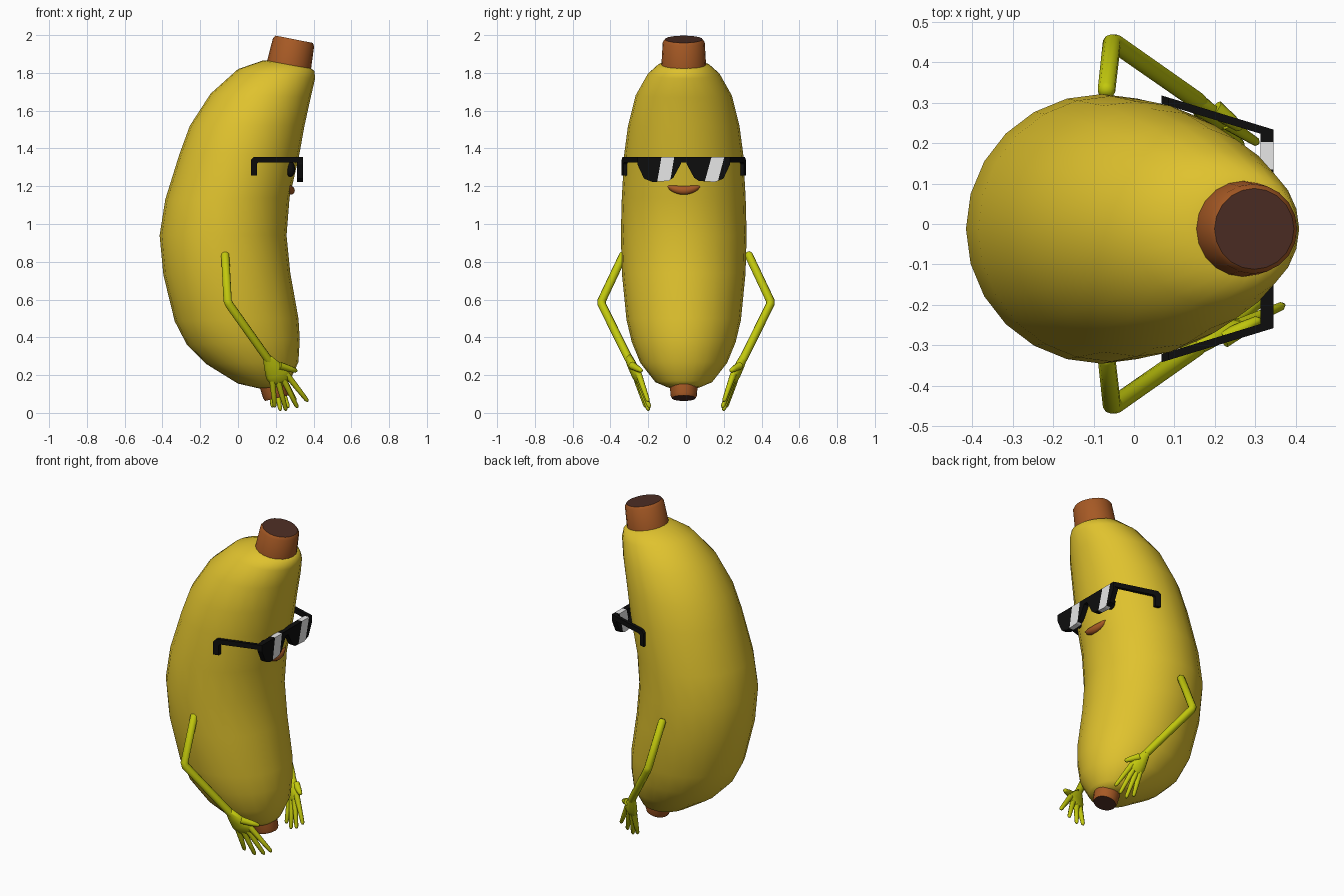
import bpy, bmesh, math
from mathutils import Vector

if "Cube" in bpy.data.objects:
    bpy.data.objects.remove(bpy.data.objects["Cube"], do_unlink=True)

MID = -0.012  # sideways centre of the fruit


def material(name, rgb):
    m = bpy.data.materials.new(name)
    m.use_nodes = True
    m.diffuse_color = (*rgb, 1)
    bsdf = next(n for n in m.node_tree.nodes if n.type == 'BSDF_PRINCIPLED')
    bsdf.inputs["Base Color"].default_value = (*rgb, 1)
    return m


YELLOW = material("banana yellow", (0.74, 0.54, 0.027))
GREEN = material("arm yellow green", (0.54, 0.58, 0.004))
BROWN = material("stem brown", (0.38, 0.1, 0.018))
DARK = material("dark brown", (0.075, 0.027, 0.018))
BLACK = material("glasses black", (0.004, 0.004, 0.004))
WHITE = material("shine white", (0.85, 0.85, 0.85))


def finish(name, bm, mats, angle=55):
    bmesh.ops.recalc_face_normals(bm, faces=bm.faces)
    mesh = bpy.data.meshes.new(name)
    bm.to_mesh(mesh)
    bm.free()
    for m in mats:
        mesh.materials.append(m)
    ob = bpy.data.objects.new(name, mesh)
    bpy.context.scene.collection.objects.link(ob)
    bpy.ops.object.select_all(action='DESELECT')
    ob.select_set(True)
    bpy.context.view_layer.objects.active = ob
    bpy.ops.object.shade_smooth_by_angle(angle=math.radians(angle))
    return ob


def add_loft(bm, rings, sides, second_from=None):
    """Skin elliptical rings (centre, axis, axis); later bands may use slot 1."""
    loops = []
    for c, u, v in rings:
        angles = [math.tau * i / sides for i in range(sides)]
        loops.append([bm.verts.new(c + u * math.cos(a) + v * math.sin(a)) for a in angles])
    for k, (a, b) in enumerate(zip(loops, loops[1:])):
        for i in range(sides):
            j = (i + 1) % sides
            f = bm.faces.new((a[i], a[j], b[j], b[i]))
            f.material_index = int(second_from is not None and k >= second_from)
    bm.faces.new(loops[0])
    bm.faces.new(loops[-1]).material_index = int(second_from is not None)


def add_tube(bm, points, radii, sides=8):
    pts = [Vector(p) for p in points]
    rings = []
    for i, p in enumerate(pts):
        before = (p - pts[max(i - 1, 0)]).normalized()
        after = (pts[min(i + 1, len(pts) - 1)] - p).normalized()
        t = (before + after).normalized()
        u = t.cross(Vector((1, 0, 0.3))).normalized()
        rings.append((p, u * radii[i], t.cross(u) * radii[i]))
    add_loft(bm, rings, sides)


def add_prism(bm, front, back):
    """Solid between two matching outlines."""
    a = [bm.verts.new(p) for p in front]
    b = [bm.verts.new(p) for p in back]
    bm.faces.new(a)
    bm.faces.new(b)
    for i in range(len(a)):
        j = (i + 1) % len(a)
        bm.faces.new((a[i], a[j], b[j], b[i]))


# Curved fruit: back x, back z, front x, front z, half width
sections = [
    (.19, 1.865, .385, 1.825, .10), (.13, 1.865, .405, 1.81, .14),
    (0, 1.82, .408, 1.77, .19), (-.145, 1.69, .385, 1.67, .255),
    (-.255, 1.52, .352, 1.52, .295), (-.31, 1.37, .325, 1.37, .315),
    (-.385, 1.13, .273, 1.14, .328), (-.415, .94, .257, .94, .333),
    (-.395, .73, .277, .74, .327), (-.335, .485, .32, .5, .303),
    (-.27, .36, .327, .39, .275), (-.17, .26, .32, .27, .23),
    (0, .155, .275, .17, .15), (.11, .13, .25, .14, .085),
]
bm = bmesh.new()
add_loft(bm, [(Vector(((bx + fx) / 2, MID, (bz + fz) / 2)),
               Vector((fx - bx, 0, fz - bz)) / 2, Vector((0, w, 0)))
              for bx, bz, fx, fz, w in sections], 24)
finish("banana_body", bm, [YELLOW], 75)


# Stem and bottom tip: bevelled stubs with a dark end
def stub(name, start, end, r0, r1):
    a, b = Vector(start), Vector(end)
    t = (b - a).normalized()
    u = t.cross(Vector((0, 1, 0))).normalized()
    v = Vector((0, 1, 0))
    steps = [(a, r0), (b - t * .015, r1), (b, r1 * .9), (b, r1 * .88)]
    bm = bmesh.new()
    add_loft(bm, [(c, u * r, v * r) for c, r in steps], 20, second_from=2)
    finish(name, bm, [BROWN, DARK], 40)


stub("top_stem", (.268, MID, 1.83), (.297, MID, 1.978), .119, .111)
stub("bottom_tip", (.185, MID, .16), (.205, MID, .078), .074, .07)


# Arms and hands
for side, label, spread in ((-1, "right", 1), (1, "left", .7)):
    def hand_point(x, y, z):
        return Vector((.155 + (x - .155) * spread, y * side, z))

    bm = bmesh.new()
    add_tube(bm, [(-.069, .325 * side, .852), (-.068, .33 * side, .84),
                  (-.055, .446 * side, .595), (-.047, .446 * side, .575),
                  (.155, .305 * side, .29), (.165, .298 * side, .275)],
             [.012, .022, .023, .023, .022, .02], 10)
    finish(label + "_arm", bm, [GREEN], 70)

    bm = bmesh.new()
    wrist = hand_point(.15, .307, .30)
    knuckle = hand_point(.225, .25, .175)
    across = hand_point(.278, .245, .197) - hand_point(.172, .255, .153)
    normal = across.cross(knuckle - wrist).normalized()
    add_loft(bm, [(wrist.lerp(knuckle, t), across * w, normal * d)
                  for t, w, d in ((0, .17, .02), (.35, .36, .024), (.75, .54, .024),
                                  (1, .52, .019), (1.1, .4, .01))], 10)
    finish(label + "_palm", bm, [GREEN], 70)

    bm = bmesh.new()
    tips = [(.37, .2, .06), (.315, .192, .027), (.255, .197, .012), (.195, .212, .03)]
    for i, tip in enumerate(tips):
        base = knuckle + across * (.39 - .26 * i)
        tip = hand_point(*tip)
        add_tube(bm, [base.lerp(tip, t) for t in (-.1, .45, .93, 1)],
                 [.017, .014, .011, .005])
    root, end = hand_point(.22, .285, .25), hand_point(.312, .235, .222)
    add_tube(bm, [root, root.lerp(end, .6), root.lerp(end, .93), end],
             [.022, .017, .012, .005])
    finish(label + "_fingers", bm, [GREEN], 70)

# Sunglasses lenses, cut by two slanted lines for the shine stripe
outline = [(.245, 1.355), (.245, 1.315), (.21, 1.24), (.165, 1.222),
           (.08, 1.228), (.055, 1.245), (.014, 1.32), (.014, 1.355)]
for side, label, cuts in ((-1, "right", ((-.13, -.153), (-.062, -.085))),
                          (1, "left", ((.135, .098), (.203, .167)))):
    bm = bmesh.new()
    add_prism(bm, [(.345, MID + side * y, z) for y, z in outline],
              [(.313, MID + side * y, z) for y, z in outline])
    planes = []
    for top, low in cuts:
        co = Vector((.33, low, 1.22))
        no = Vector((0, 1.355 - 1.22, low - top)).normalized()
        planes.append((co, no))
        bmesh.ops.bisect_plane(bm, geom=bm.verts[:] + bm.edges[:] + bm.faces[:],
                               plane_co=co, plane_no=no)
    for f in bm.faces:
        c = f.calc_center_median()
        f.material_index = int((c - planes[0][0]).dot(planes[0][1]) > 0
                               > (c - planes[1][0]).dot(planes[1][1]))
    finish(label + "_lens", bm, [BLACK, WHITE], 20)

    # Temple with a hooked end, splaying outward toward the back
    profile = [(.345, 1.355), (.085, 1.355), (.068, 1.338), (.068, 1.257),
               (.1, 1.257), (.1, 1.318), (.108, 1.325), (.345, 1.325)]
    bm = bmesh.new()
    splay = [(x, .225 + (.345 - x) * .305, z) for x, z in profile]
    add_prism(bm, [(x, MID + side * y, z) for x, y, z in splay],
              [(x, MID + side * (y + .02), z) for x, y, z in splay])
    finish(label + "_temple", bm, [BLACK], 20)

    # Eye behind the lens
    bm = bmesh.new()
    bmesh.ops.create_uvsphere(bm, u_segments=12, v_segments=8, radius=1)
    for v in bm.verts:
        v.co = Vector((.278 + v.co.x * .024, MID + side * .14 + v.co.y * .03,
                       1.29 + v.co.z * .042))
    finish(label + "_eye", bm, [BLACK], 60)

# Bridge between the lenses
bm = bmesh.new()
ends = [(.345, 1.355), (.313, 1.355), (.313, 1.325), (.345, 1.325)]
add_prism(bm, [(x, MID - .02, z) for x, z in ends], [(x, MID + .02, z) for x, z in ends])
finish("glasses_bridge", bm, [BLACK], 20)

# Smiling mouth: tapering curve that hugs the face
rings = []
for i in range(13):
    t = -1 + i / 6
    thick = .003 + .021 * math.sqrt(max(0, 1 - t * t))
    c = Vector((.279 - .014 * t * t, MID + .088 * t, 1.178 + .022 * t * t))
    rings.append((c, Vector((.022 * (1 - .5 * t * t), 0, 0)), Vector((0, 0, thick))))
bm = bmesh.new()
add_loft(bm, rings, 10)
finish("mouth", bm, [BROWN], 70)
